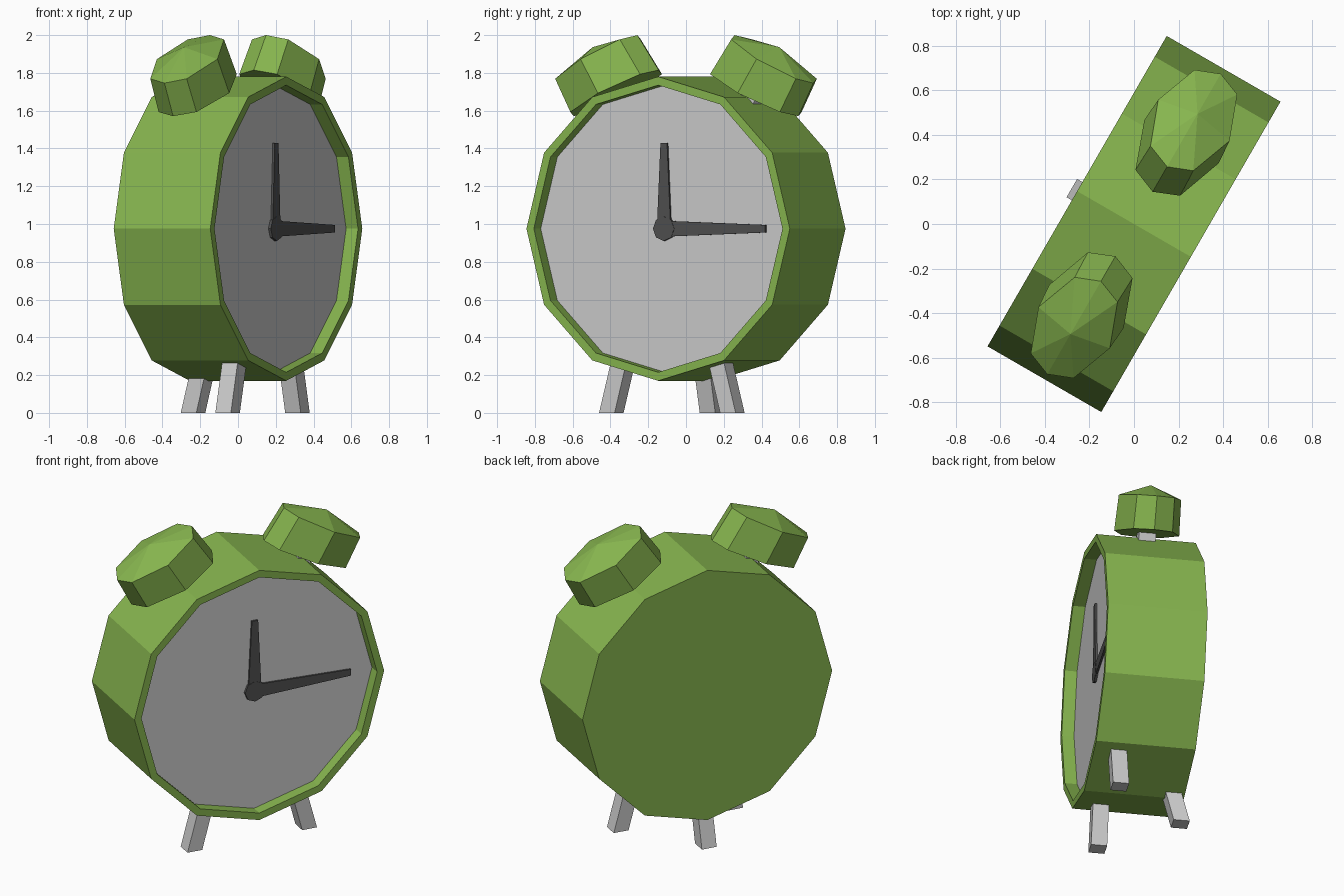
import bpy, bmesh, math
from mathutils import Matrix, Vector

if "Cube" in bpy.data.objects:
    bpy.data.objects.remove(bpy.data.objects["Cube"])

# Everything is laid out with the dial facing -y, then turned about z
TURN = Matrix.Rotation(math.radians(60), 4, 'Z')
CZ = 0.975          # height of the dial centre


def material(name, rgb):
    m = bpy.data.materials.new(name)
    m.diffuse_color = (*rgb, 1)
    m.use_nodes = True
    m.node_tree.nodes["Principled BSDF"].inputs["Base Color"].default_value = m.diffuse_color
    return m


GREEN = material("green_paint", (0.24, 0.46, 0.077))
DARK = material("dark_hands", (0.08, 0.08, 0.08))


def loft(name, rings, mat=None, apex=None):
    """Bridge rings of points; close both ends, the last with an apex if given."""
    bm = bmesh.new()
    loops = [[bm.verts.new(p) for p in r] for r in rings]
    n = len(loops[0])
    for a, b in zip(loops, loops[1:]):
        for i in range(n):
            j = (i + 1) % n
            bm.faces.new((a[i], a[j], b[j], b[i]))
    bm.faces.new(loops[0])
    if apex is None:
        bm.faces.new(loops[-1])
    else:
        tip = bm.verts.new(apex)
        for i in range(n):
            bm.faces.new((loops[-1][i], loops[-1][(i + 1) % n], tip))
    bm.transform(TURN)
    bmesh.ops.recalc_face_normals(bm, faces=bm.faces)
    me = bpy.data.meshes.new(name)
    bm.to_mesh(me)
    bm.free()
    ob = bpy.data.objects.new(name, me)
    bpy.context.collection.objects.link(ob)
    if mat:
        me.materials.append(mat)
    return ob


def disc(radius, y, sides):
    return [(radius * math.cos(2 * math.pi * k / sides), y,
             CZ + radius * math.sin(2 * math.pi * k / sides)) for k in range(sides)]


def square(x, y, z, w=0.095):
    h = w / 2
    return [(x - h, y - h, z), (x + h, y - h, z), (x + h, y + h, z), (x - h, y + h, z)]


# Case: twelve-sided drum with a raised rim round the recessed dial
loft("case", [disc(0.805, 0.295, 12), disc(0.805, -0.295, 12),
              disc(0.76, -0.295, 12), disc(0.76, -0.215, 12)], GREEN)
loft("dial", [disc(0.76, -0.21, 12), disc(0.76, -0.222, 12)])


# Hands: tapered plates on a small hub
def hand(name, length, angle):
    d = Vector((math.cos(angle), 0, math.sin(angle)))
    s = Vector((-d.z, 0, d.x))
    c = Vector((0, 0, CZ))
    flat = [c - s * 0.042, c + d * length - s * 0.02,
            c + d * length + s * 0.02, c + s * 0.042]
    loft(name, [[p + Vector((0, y, 0)) for p in flat] for y in (-0.224, -0.236)], DARK)


hand("hour_hand", 0.455, math.pi / 2)
hand("minute_hand", 0.62, 0)
loft("hand_hub", [disc(0.065, -0.223, 8), disc(0.065, -0.238, 8)], DARK)

# Legs: two splayed in front, one leaning back
for side, label in ((-1, "left"), (1, "right")):
    loft("front_leg_" + label, [square(side * 0.37, -0.15, 0),
                                square(side * 0.276, -0.15, 0.35)])
loft("rear_leg", [square(0, 0.275, 0), square(0, 0.21, 0.25)])

# Bells: oval eight-sided cups with a shallow pointed top, tilted outward
OVAL = [(1, 0), (0.82, 0.6), (0, 1), (-0.82, 0.6),
        (-1, 0), (-0.82, -0.6), (0, -1), (0.82, -0.6)]


def bell_ring(side, cx, cz, half_x, half_z, half_y):
    return [(side * (cx + half_x * a), half_y * b, cz - half_z * a) for a, b in OVAL]


for side, label in ((-1, "left"), (1, "right")):
    loft("bell_" + label, [bell_ring(side, 0.427, 1.693, 0.26, 0.122, 0.193),
                           bell_ring(side, 0.538, 1.873, 0.241, 0.127, 0.185)],
         GREEN, apex=(side * 0.571, 0, 1.936))
    # Post joining bell and case
    loft("bell_post_" + label, [square(side * 0.36, 0, 1.58, 0.1),
                                square(side * 0.45, 0, 1.75, 0.1)])
